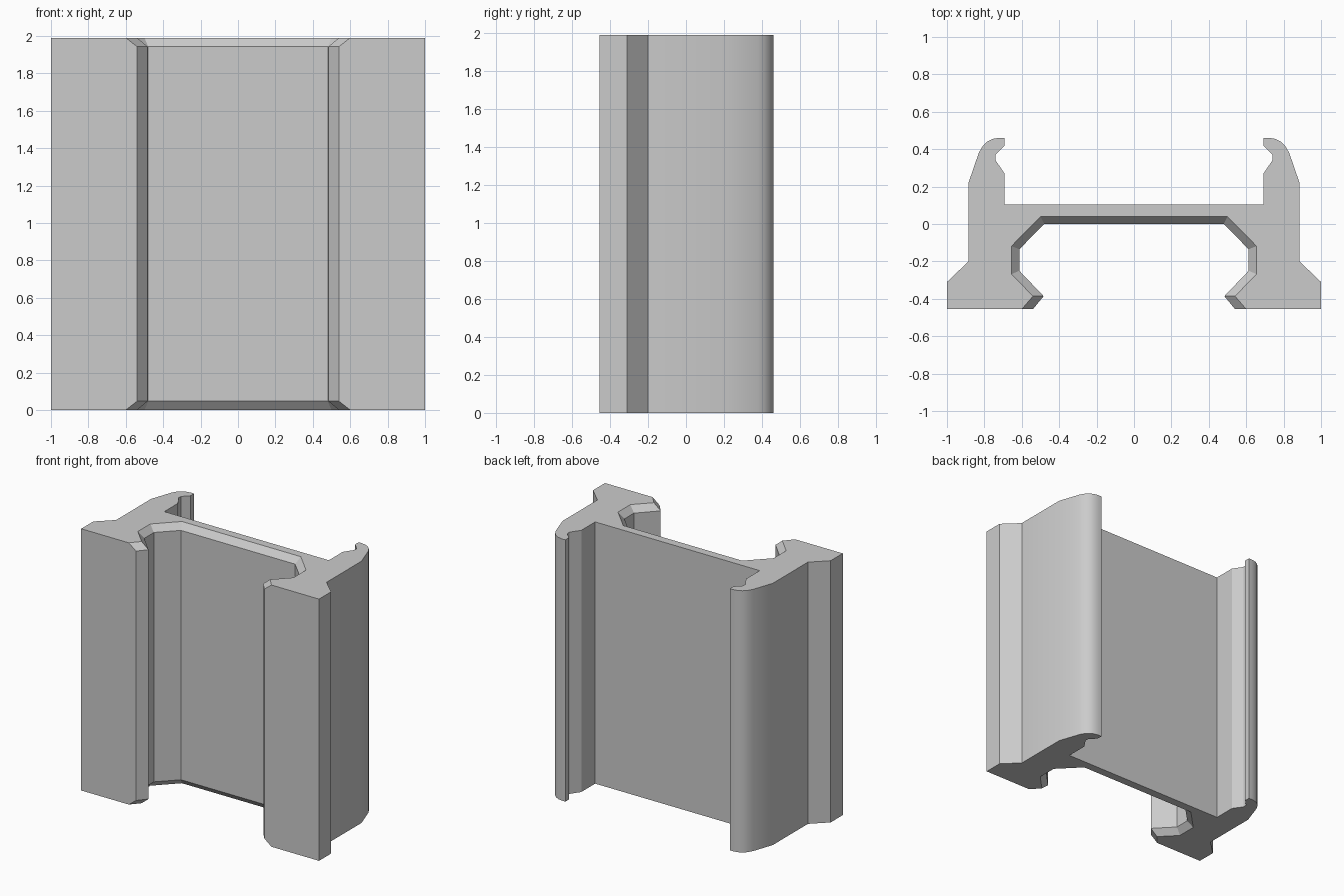
import bpy
import bmesh
import math

cube = bpy.data.objects.get("Cube")
if cube:
    bpy.data.objects.remove(cube, do_unlink=True)

HEIGHT, CHAMFER = 1.99, 0.047

# Half profile on the +x side: outer foot, flank, rounded hook, back of the web
OUTER = [(1, -0.455), (1, -0.31), (0.885, -0.2), (0.885, 0.22),
         (0.83, 0.38), (0.81, 0.415), (0.785, 0.44), (0.755, 0.455), (0.72, 0.461),
         (0.692, 0.461), (0.692, 0.418), (0.74, 0.37), (0.74, 0.34),
         (0.692, 0.27), (0.692, 0.103)]

# Front channel, from web to lip: full depth, and widened at the chamfered ends
CHANNEL_MID = [(0.48, 0), (0.613, -0.135), (0.613, -0.25), (0.483, -0.386), (0.54, -0.455)]
CHANNEL_END = [(0.5, 0.04), (0.655, -0.118), (0.655, -0.268), (0.54, -0.386), (0.6, -0.455)]


def outline(channel):
    """Closed loop: right half, then the mirrored left half."""
    left = [(-x, y) for x, y in reversed(OUTER)]
    left_channel = [(-x, y) for x, y in channel]
    return OUTER + left + left_channel[::-1] + channel


# Loft the section between the widened ends
bm = bmesh.new()
levels = [(0, CHANNEL_END), (CHAMFER, CHANNEL_MID),
          (HEIGHT - CHAMFER, CHANNEL_MID), (HEIGHT, CHANNEL_END)]
rings = [[bm.verts.new((x, y, z)) for x, y in outline(channel)] for z, channel in levels]
for low, high in zip(rings, rings[1:]):
    for i in range(len(low)):
        j = (i + 1) % len(low)
        bm.faces.new((low[i], low[j], high[j], high[i]))
bm.faces.new(rings[0][::-1])
bm.faces.new(rings[-1])

# Merge coplanar strips and orient faces outward
bmesh.ops.dissolve_limit(bm, angle_limit=math.radians(0.5), verts=bm.verts, edges=bm.edges)
bmesh.ops.recalc_face_normals(bm, faces=bm.faces)
mesh = bpy.data.meshes.new("rail_section")
bm.to_mesh(mesh)
bm.free()

rail = bpy.data.objects.new("rail_section", mesh)
bpy.context.collection.objects.link(rail)

# Plain grey finish
grey = bpy.data.materials.new("light_grey")
grey.use_nodes = True
colour = (0.6, 0.6, 0.6, 1)
grey.diffuse_color = colour
grey.node_tree.nodes["Principled BSDF"].inputs["Base Color"].default_value = colour
mesh.materials.append(grey)

# Smooth the rounded hooks, keep corners sharp
bpy.ops.object.select_all(action="DESELECT")
rail.select_set(True)
bpy.context.view_layer.objects.active = rail
bpy.ops.object.shade_smooth_by_angle(angle=math.radians(30))
